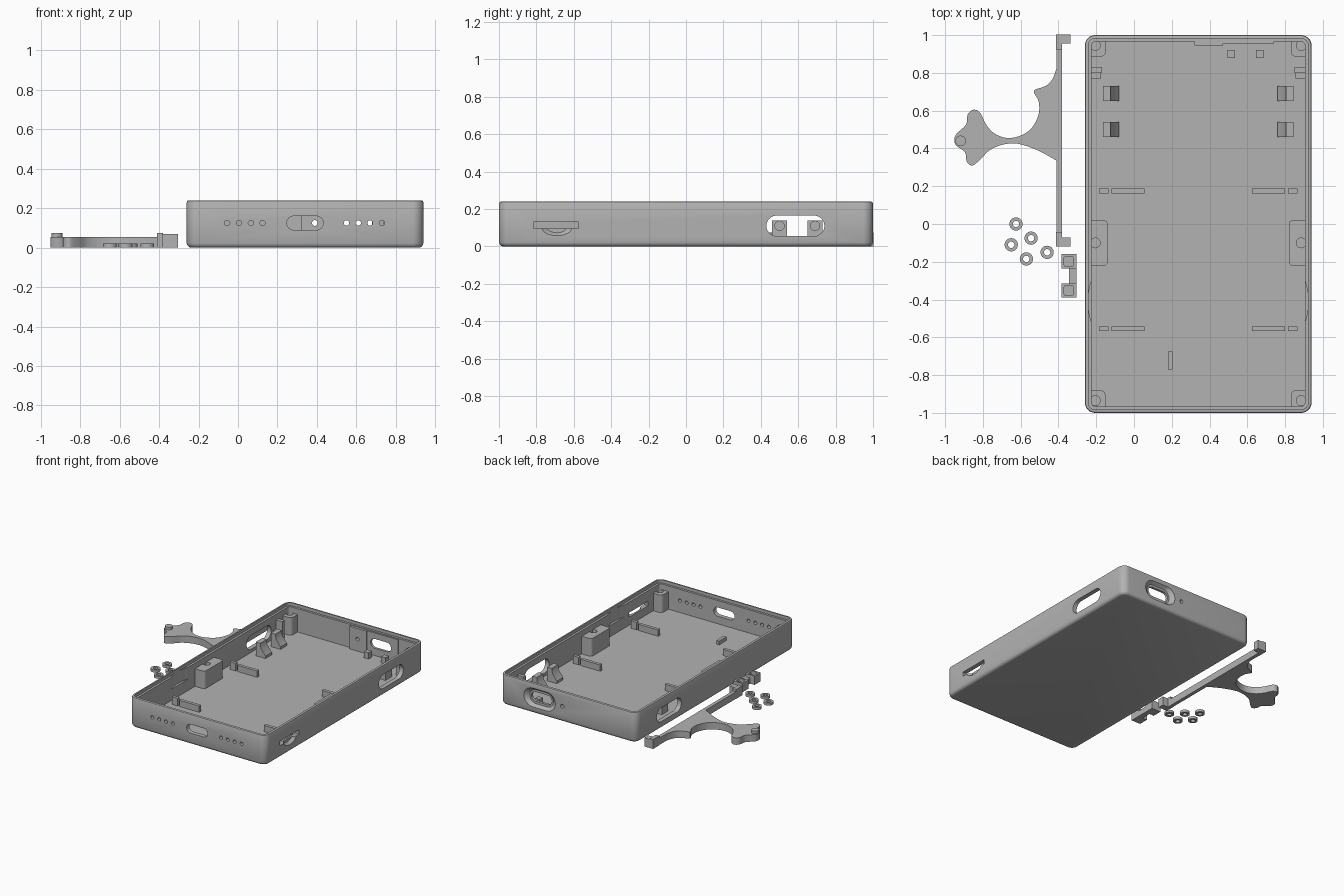
import bpy, bmesh
from math import cos, sin, pi
from mathutils import Vector

if "Cube" in bpy.data.objects:
    bpy.data.objects.remove(bpy.data.objects["Cube"])

grey = bpy.data.materials.new("plain_grey")
grey.use_nodes = True
colour = (0.45, 0.45, 0.45, 1)
grey.diffuse_color = colour
grey.node_tree.nodes["Principled BSDF"].inputs["Base Color"].default_value = colour

CX = 0.34       # middle of the case in x
FLOOR = 0.03
IN_FLOOR = 0.02  # fittings start slightly inside the floor
PORT_Z = 0.125


def rounded(w, h, r=0, n=8):
    """Outline of a box, rounded box, slot or circle."""
    if r == 0:
        return [(-w/2, -h/2), (w/2, -h/2), (w/2, h/2), (-w/2, h/2)]
    pts = []
    for q, (sx, sy) in enumerate([(1, 1), (-1, 1), (-1, -1), (1, -1)]):
        for i in range(n + 1):
            a = pi/2 * (q + i/n)
            pts.append((sx*(w/2 - r) + r*cos(a), sy*(h/2 - r) + r*sin(a)))
    return pts


def loft(name, rings):
    """Skin a stack of matching rings and cap both ends."""
    bm = bmesh.new()
    loops = [[bm.verts.new(p) for p in ring] for ring in rings]
    for a, b in zip(loops, loops[1:]):
        for i in range(len(a)):
            j = (i + 1) % len(a)
            bm.faces.new((a[i], a[j], b[j], b[i]))
    bm.faces.new(loops[0])
    bm.faces.new(loops[-1])
    bmesh.ops.remove_doubles(bm, verts=bm.verts, dist=1e-5)
    bmesh.ops.recalc_face_normals(bm, faces=bm.faces)
    me = bpy.data.meshes.new(name)
    bm.to_mesh(me)
    bm.free()
    me.materials.append(grey)
    ob = bpy.data.objects.new(name, me)
    bpy.context.scene.collection.objects.link(ob)
    return ob


def prism(name, pts, start, end, axis="z", at=(0, 0), taper=1):
    """Extrude an outline along an axis; taper scales the end ring."""
    def place(u, v, w):
        return {"z": (u, v, w), "y": (u, w, v), "x": (w, u, v)}[axis]
    return loft(name, [[place(at[0] + u*k, at[1] + v*k, w) for u, v in pts]
                       for w, k in ((start, 1), (end, taper))])


def block(name, x0, x1, y0, y1, z0, z1, r=0):
    return prism(name, rounded(abs(x1 - x0), y1 - y0, r), z0, z1,
                 at=((x0 + x1)/2, (y0 + y1)/2))


def disc(r):
    return rounded(2*r, 2*r, r, 6)


def cut(targets, cutter):
    for ob in targets:
        mod = ob.modifiers.new("cut", "BOOLEAN")
        mod.operation, mod.solver, mod.object = "DIFFERENCE", "EXACT", cutter
        bpy.context.view_layer.update()
        deps = bpy.context.evaluated_depsgraph_get()
        new = bpy.data.meshes.new_from_object(ob.evaluated_get(deps))
        ob.modifiers.clear()
        ob.data = new
    bpy.data.objects.remove(cutter)


# Open case: rounded bottom edge, thin rim with an inner ledge, flat floor
profile = [(0.022, 0), (0.012, 0.003), (0.004, 0.011), (0, 0.022), (0, 0.23),
           (0.003, 0.237), (0.01, 0.24), (0.018, 0.24), (0.018, 0.215),
           (0.035, 0.215), (0.035, FLOOR)]
case = loft("case", [[(CX + u, v, z) for u, v in
                      rounded(1.2 - 2*d, 2 - 2*d, max(0.055 - d, 0.012))]
                     for d, z in profile])

# Thicker wall behind the back port
plates = [block("port_plate_thin", 0.32, 0.47, 0.945, 0.975, IN_FLOOR, 0.21),
          block("port_plate", 0.47, 0.74, 0.955, 0.975, IN_FLOOR, 0.21)]

# Front wall: slot and two rows of vent holes
cut([case], prism("cutter", rounded(0.185, 0.07, 0.035), -1.1, -0.9, "y", (CX, PORT_Z)))
for first in (-0.055, 0.55):
    for i in range(4):
        cut([case], prism("cutter", disc(0.0135), -1.1, -0.9, "y",
                          (first + 0.06*i, PORT_Z)))

# Back wall: dished port and pinhole
cut([case], prism("cutter", rounded(0.28, 0.15, 0.075), 1.001, 0.972, "y",
                  (0.59, PORT_Z), 0.72))
cut([case] + plates, prism("cutter", rounded(0.18, 0.075, 0.0375), 1.1, 0.9, "y",
                           (0.59, PORT_Z)))
cut([case] + plates, prism("cutter", disc(0.0145), 1.1, 0.9, "y", (0.39, PORT_Z)))

# Side walls: oval openings and shallow inner hollows
cut([case], prism("cutter", rounded(0.31, 0.11, 0.055), -0.5, 1.2, "x", (0.585, 0.11)))
for s in (-1, 1):
    cut([case], prism("cutter", rounded(0.69, 0.69, 0.345, 24), 0.12, 0.22,
                      at=(CX + s*0.238, -0.41)))

# Left wall: narrow slot with a thumb scoop below it
cut([case], prism("cutter", rounded(0.24, 0.035), 0.85, 1.0, "x", (-0.695, 0.1125)))
scoop = [(0.08*cos(a), 0.04*sin(a)) for a in [pi + pi*i/16 for i in range(17)]]
cut([case], prism("cutter", scoop, 0.941, 0.918, "x", (-0.69, 0.097), 0.6))

# Fittings repeated on both sides of the case
for s, side in ((-1, "right"), (1, "left")):
    def pair(name, d0, d1, y0, y1, top, r=0):
        a, b = sorted((CX + s*d0, CX + s*d1))
        return block(side + "_" + name, a, b, y0, y1, IN_FLOOR, top, r)

    # screw bosses
    bosses = [(pair("back_boss", 0.49, 0.59, 0.885, 0.99, 0.17, 0.03), 0.945),
              (pair("front_boss", 0.49, 0.59, -0.99, -0.88, 0.17, 0.03), -0.935),
              (pair("middle_boss", 0.48, 0.59, -0.22, 0.02, 0.17, 0.02), -0.1)]
    for boss, y in bosses:
        cut([boss], prism("cutter", disc(0.026), 0.07, 0.2, at=(CX + s*0.545, y)))

    # board rails
    for row, y in (("back", 0.175), ("front", -0.555)):
        pair(row + "_long_rail", 0.285, 0.46, y - 0.0125, y + 0.0125, 0.08)
        pair(row + "_short_rail", 0.475, 0.525, y - 0.0125, y + 0.0125, 0.09)

    # wall guides
    pair("guide_tall", 0.51, 0.575, 0.8, 0.83, 0.17)
    pair("guide_short", 0.515, 0.575, 0.77, 0.8, 0.1)

    # gusseted button posts
    outline = [(0.505, IN_FLOOR), (0.505, 0.14), (0.465, 0.14), (0.46, 0.1),
               (0.42, 0.05), (0.42, IN_FLOOR)]
    for row, y in (("back", 0.69), ("front", 0.5)):
        post = prism(side + "_" + row + "_post", [(CX + s*d, z) for d, z in outline],
                     y - 0.04, y + 0.04, "y")
        cut([post], prism("cutter", disc(0.025), CX + s*0.48, CX + s*0.52, "x", (y, 0.11)))

# Single stops on the floor
for i, x in enumerate((0.515, 0.665)):
    block("port_stop_%d" % i, x - 0.02, x + 0.02, 0.88, 0.92, IN_FLOOR, 0.08)
block("front_stop", 0.18, 0.205, -0.77, -0.675, IN_FLOOR, 0.06)

# Loose lever: curved arm with a round peg, on a long strip with end blocks
arm = [(-0.4, 0.86), (-0.43, 0.77), (-0.47, 0.73), (-0.53, 0.705), (-0.505, 0.65),
       (-0.505, 0.58), (-0.54, 0.51), (-0.595, 0.47), (-0.67, 0.455), (-0.74, 0.48),
       (-0.785, 0.53), (-0.815, 0.59), (-0.85, 0.605), (-0.88, 0.58), (-0.89, 0.525),
       (-0.945, 0.47), (-0.945, 0.42), (-0.895, 0.38), (-0.885, 0.33), (-0.855, 0.31),
       (-0.81, 0.345), (-0.765, 0.39), (-0.695, 0.42), (-0.615, 0.425), (-0.51, 0.39),
       (-0.4, 0.33)]


def smooth(pts, n=4):
    """Open curve through the points."""
    p = [Vector(q) for q in [pts[0]] + pts + [pts[-1]]]
    out = []
    for a, b, c, d in zip(p, p[1:], p[2:], p[3:]):
        for i in range(n):
            t = i / n
            out.append((2*b + (c - a)*t + (2*a - 5*b + 4*c - d)*t*t
                        + (3*b - a - 3*c + d)*t**3) / 2)
    return out + [p[-1]]


prism("lever_arm", smooth(arm), 0, 0.055)
prism("lever_peg", disc(0.028), 0.01, 0.075, at=(-0.918, 0.44))
block("lever_strip", -0.41, -0.382, -0.1, 0.98, 0, 0.055)
for name, y in (("back", 0.955), ("front", -0.12)):
    block("lever_%s_block" % name, -0.39, -0.335, y, y + 0.048, 0, 0.07)
    inner = y - 0.03 if name == "back" else y
    block("lever_%s_tab" % name, -0.412, -0.381, inner, inner + 0.078, 0, 0.075)

# Loose button bracket: two socketed pads joined by a bridge
block("bracket_bridge", -0.345, -0.305, -0.33, -0.22, 0, 0.045)
for name, y in (("back", -0.198), ("front", -0.352)):
    pad = block("bracket_%s_pad" % name, -0.385, -0.305, y - 0.038, y + 0.038, 0, 0.07)
    cut([pad], prism("cutter", rounded(0.05, 0.05, 0.008, 3), 0.04, 0.1, at=(-0.345, y)))

# Loose washers
for i, at in enumerate([(-0.625, 0), (-0.65, -0.11), (-0.545, -0.075),
                        (-0.57, -0.185), (-0.46, -0.15)]):
    washer = prism("washer_%d" % i, disc(0.035), 0, 0.02, at=at)
    cut([washer], prism("cutter", disc(0.017), -0.1, 0.1, at=at))

# Smooth round surfaces, keep edges sharp
for ob in bpy.context.scene.objects:
    if ob.type == "MESH" and grey.name in ob.data.materials:
        ob.data.shade_smooth()
        ob.data.set_sharp_from_angle(angle=0.6)
